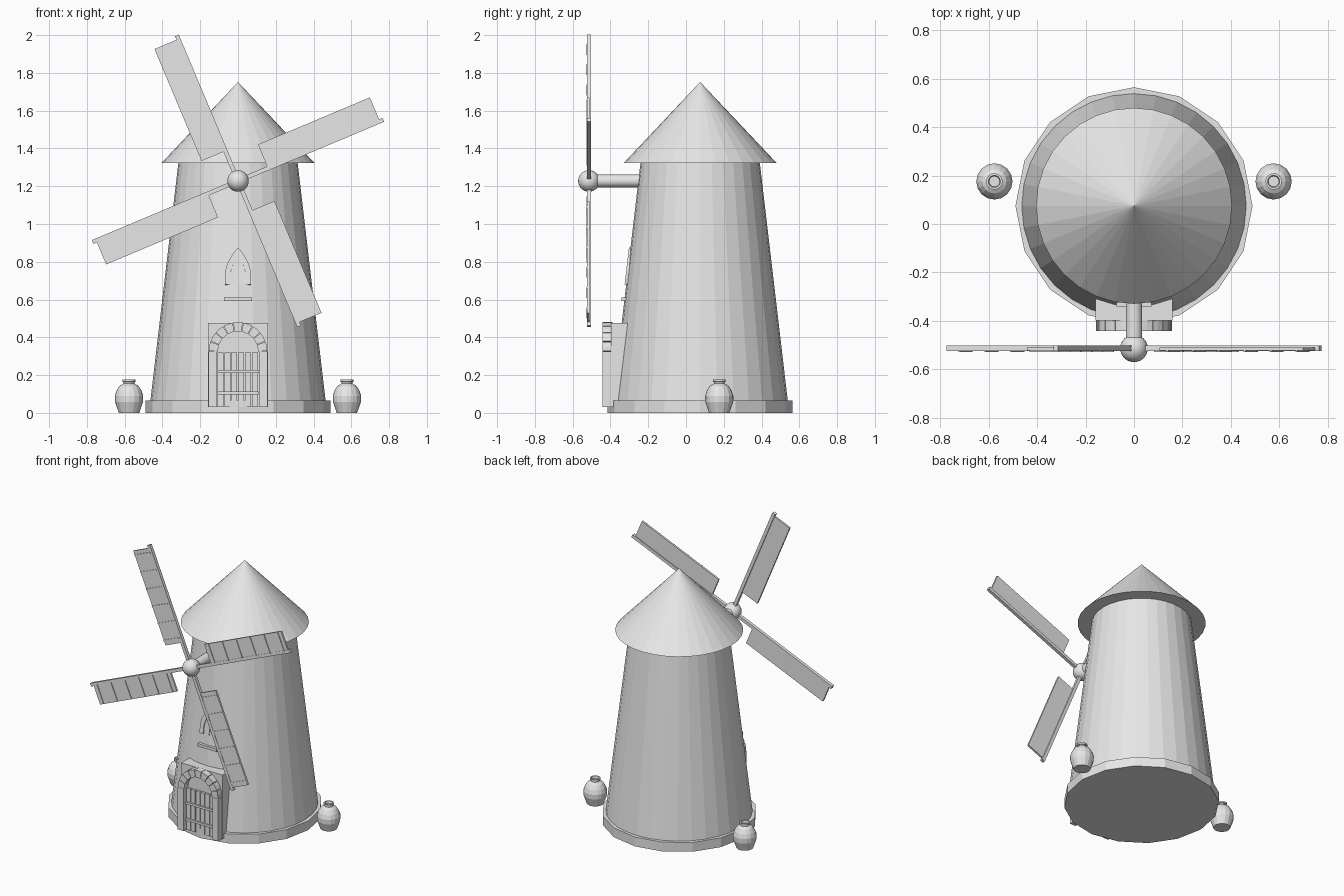
import bpy, bmesh, math
from mathutils import Matrix, Vector

if "Cube" in bpy.data.objects:
    bpy.data.objects.remove(bpy.data.objects["Cube"])

grey = bpy.data.materials.new("plain grey")
grey.use_nodes = True
grey.diffuse_color = (0.8, 0.8, 0.8, 1)
grey.node_tree.nodes["Principled BSDF"].inputs["Base Color"].default_value = (0.8, 0.8, 0.8, 1)

AXIS_Y = 0.075            # tower centre line
HUB = Vector((0, -0.514, 1.228))


def finish(bm, name, matrix=Matrix()):
    bmesh.ops.recalc_face_normals(bm, faces=bm.faces)
    mesh = bpy.data.meshes.new(name)
    bm.to_mesh(mesh)
    bm.free()
    mesh.materials.append(grey)
    ob = bpy.data.objects.new(name, mesh)
    ob.matrix_world = matrix
    bpy.context.collection.objects.link(ob)
    return ob


def add_box(bm, x, y, z):
    """Box between the (low, high) limits on each axis."""
    size = [b - a for a, b in (x, y, z)]
    centre = [(a + b) / 2 for a, b in (x, y, z)]
    m = Matrix.Translation(centre) @ Matrix.Diagonal((*size, 1))
    bmesh.ops.create_cube(bm, size=1, matrix=m)


def add_prism(bm, outline, y0, y1):
    """Extrude an outline of (x, z) points from y0 to y1."""
    front = [bm.verts.new((x, y0, z)) for x, z in outline]
    back = [bm.verts.new((x, y1, z)) for x, z in outline]
    bm.faces.new(front)
    bm.faces.new(back[::-1])
    n = len(outline)
    for i in range(n):
        j = (i + 1) % n
        bm.faces.new((front[i], back[i], back[j], front[j]))


def lathe(name, profile, sides, location):
    """Closed turned solid from (radius, z) points; zero radius makes a tip."""
    bm = bmesh.new()
    rings = []
    for r, z in profile:
        count = sides if r else 1
        rings.append([bm.verts.new((r * math.cos(math.tau * i / sides),
                                    r * math.sin(math.tau * i / sides), z)) for i in range(count)])
    for a, b in zip(rings, rings[1:]):
        for i in range(sides):
            j = (i + 1) % sides
            if len(b) == 1:
                bm.faces.new((a[i], a[j], b[0]))
            else:
                bm.faces.new((a[i], a[j], b[j], b[i]))
    for ring in (rings[0], rings[-1]):
        if len(ring) > 1:
            bm.faces.new(ring)
    return finish(bm, name, Matrix.Translation(location))


# Tower, footing and roof
lathe("footing", [(0.49, 0), (0.49, 0.065)], 16, (0, AXIS_Y, 0))
lathe("tower", [(0.468, 0.03), (0.314, 1.34)], 32, (0, AXIS_Y, 0))
lathe("roof", [(0.405, 1.323), (0, 1.752)], 32, (0, AXIS_Y, 0))

# Hub and axle
bm = bmesh.new()
bmesh.ops.create_uvsphere(bm, u_segments=24, v_segments=16, radius=0.057)
hub = finish(bm, "hub", Matrix.Translation(HUB))
axle = lathe("axle", [(0.034, 0), (0.034, 0.34)], 16, (0, 0, 0))
axle.matrix_world = Matrix.Translation(HUB) @ Matrix.Rotation(-math.pi / 2, 4, "X")
for ob in (hub, axle):
    for p in ob.data.polygons:
        p.use_smooth = len(p.vertices) <= 4

# Four sails, each a spar, a flat panel and cross ribs
for k in range(4):
    turn = Matrix.Translation(HUB) @ Matrix.Rotation(-math.radians(22.8 + 90 * k), 4, "Y")
    bm = bmesh.new()
    add_box(bm, (0.03, 0.835), (-0.011, 0.011), (-0.011, 0.011))
    finish(bm, f"sail_spar_{k + 1}", turn)
    bm = bmesh.new()
    add_box(bm, (0.172, 0.815), (-0.009, 0.004), (0.005, 0.137))
    finish(bm, f"sail_panel_{k + 1}", turn)
    bm = bmesh.new()
    for i in range(6):
        u = 0.205 + 0.116 * i
        add_box(bm, (u - 0.004, u + 0.004), (-0.014, 0), (0.005, 0.136))
    finish(bm, f"sail_ribs_{k + 1}", turn)

# Porch block behind the doorway
bm = bmesh.new()
add_box(bm, (-0.16, 0.16), (-0.398, -0.2), (0.03, 0.476))
finish(bm, "porch")

# Door pillars and arch stones
SPRING = 0.325
bm = bmesh.new()
for s in (-1, 1):
    add_box(bm, sorted((s * 0.112, s * 0.157)), (-0.442, -0.39), (0.03, SPRING))
finish(bm, "door_pillars")

STONES = 9
bm = bmesh.new()
for i in range(STONES):
    a0 = math.pi * (i + 0.03) / STONES
    a1 = math.pi * (i + 0.97) / STONES
    corners = [(0.107, a0), (0.155, a0), (0.155, (a0 + a1) / 2), (0.155, a1), (0.107, a1)]
    add_prism(bm, [(r * math.cos(a), SPRING + r * math.sin(a)) for r, a in corners], -0.442, -0.39)
finish(bm, "door_arch")

# Plank door with cross bars
bm = bmesh.new()
for i in range(6):
    x = -0.109 + 0.0365 * i
    add_box(bm, (x, x + 0.032), (-0.414, -0.39), (0.03, 0.32))
finish(bm, "door_planks")
bm = bmesh.new()
for z in (0.105, 0.22):
    add_box(bm, (-0.108, 0.108), (-0.424, -0.4), (z - 0.008, z + 0.008))
finish(bm, "door_bars")


# Pointed window, leaning with the wall
def pointed(half, foot, spring, tip, steps=6):
    right = []
    for i in range(steps + 1):
        t = i / steps
        right.append((half * math.cos(t * math.pi / 2) ** 0.85 if i < steps else 0,
                      spring + (tip - spring) * t ** 1.1))
    right = [(half, foot)] + right
    return right + [(-x, z) for x, z in right[-2::-1]]


lean = Matrix.Translation((0, -0.325, 0.68)) @ Matrix.Rotation(-math.atan(0.154 / 1.31), 4, "X")
outer = pointed(0.07, 0, 0.05, 0.197)
inner = pointed(0.042, 0, 0.04, 0.155)
bm = bmesh.new()
for i in range(len(outer) - 1):
    add_prism(bm, [outer[i], outer[i + 1], inner[i + 1], inner[i]], 0, 0.035)
finish(bm, "window_frame", lean)
bm = bmesh.new()
add_prism(bm, inner, 0.007, 0.035)
finish(bm, "window_pane", lean)
bm = bmesh.new()
add_box(bm, (-0.003, 0.003), (0.002, 0.02), (0, 0.13))
finish(bm, "window_mullion", lean)
bm = bmesh.new()
add_box(bm, (-0.073, 0.073), (-0.341, -0.3), (0.592, 0.612))
finish(bm, "window_sill")

# Pots on either side
POT = [(0.054, 0), (0.06, 0.018), (0.074, 0.058), (0.075, 0.09), (0.066, 0.118), (0.05, 0.143),
       (0.028, 0.156), (0.028, 0.163), (0.034, 0.165), (0.034, 0.176), (0.025, 0.176), (0.022, 0.16)]
for side, x in (("left", 0.577), ("right", -0.577)):
    lathe(f"{side}_pot", POT, 16, (x, 0.176, 0))
